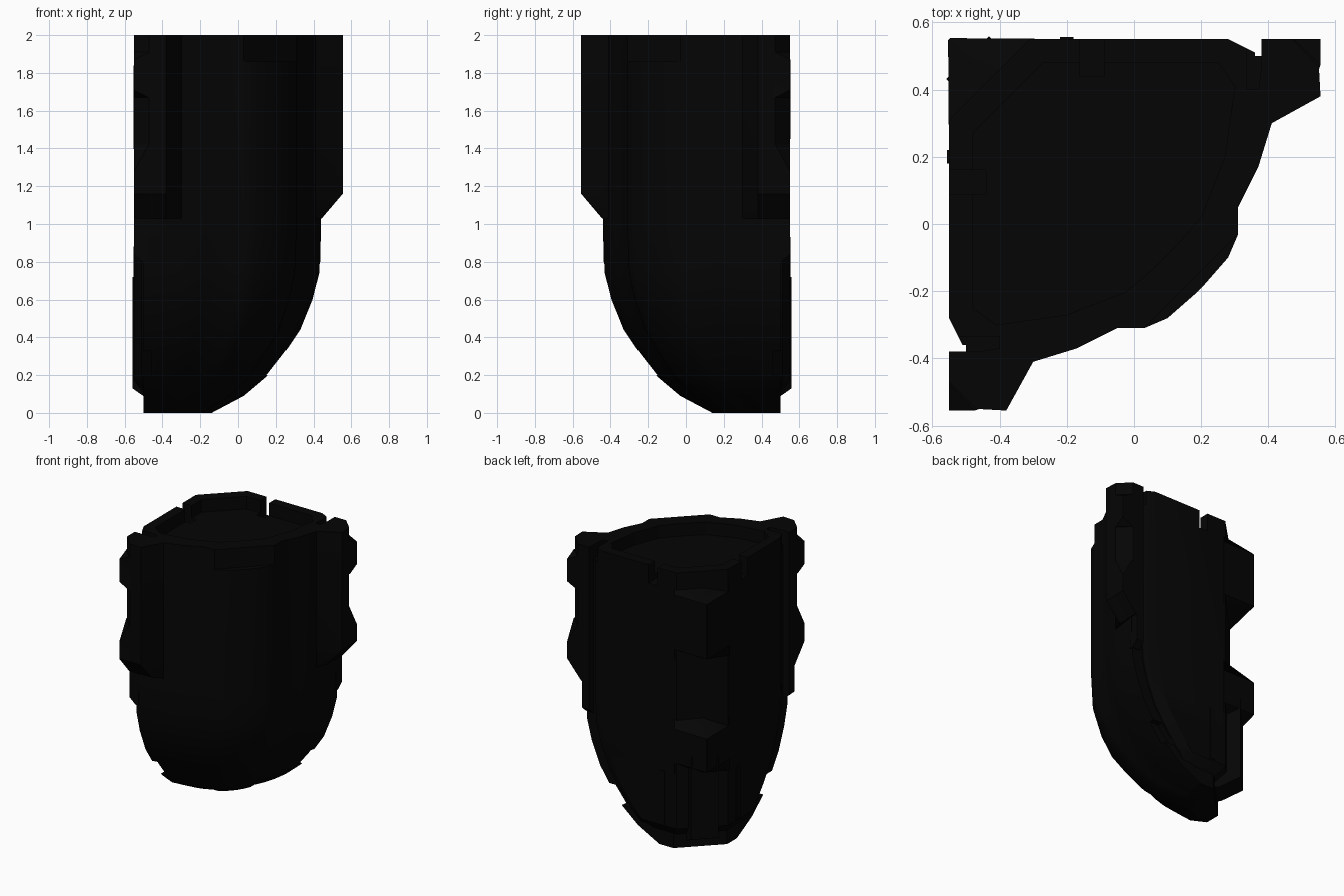
import bpy, bmesh, math

if "Cube" in bpy.data.objects:
    bpy.data.objects.remove(bpy.data.objects["Cube"])

black = bpy.data.materials.new("soft_black")
black.diffuse_color = (0.0015, 0.0015, 0.0015, 1)
black.use_nodes = True
black.node_tree.nodes["Principled BSDF"].inputs["Base Color"].default_value = black.diffuse_color


def flip(pts):
    """Reflect plan points across the diagonal symmetry plane."""
    return [(-y, -x) for x, y in reversed(pts)]


def sym(half):
    return half + flip(half)


def loft(name, rings, cutter=False):
    """Closed solid through rings of (z, plan points)."""
    bm = bmesh.new()
    rows = [[bm.verts.new((x, y, z)) for x, y in pts] for z, pts in rings]
    n = len(rows[0])
    for a, b in zip(rows, rows[1:]):
        for i in range(n):
            j = (i + 1) % n
            bm.faces.new((a[i], a[j], b[j], b[i]))
    bm.faces.new(rows[0][::-1])
    bm.faces.new(rows[-1])
    bmesh.ops.recalc_face_normals(bm, faces=bm.faces)
    me = bpy.data.meshes.new(name)
    bm.to_mesh(me)
    bm.free()
    ob = bpy.data.objects.new(name, me)
    bpy.context.collection.objects.link(ob)
    me.materials.append(black)
    if cutter:
        ob.hide_render = True
        ob.display_type = 'WIRE'
    else:
        bpy.ops.object.select_all(action='DESELECT')
        bpy.context.view_layer.objects.active = ob
        ob.select_set(True)
        bpy.ops.object.shade_smooth_by_angle(angle=math.radians(28))
    return ob


def pair(name, rings, cutter=False):
    """The same part on both wings of the shell."""
    return [loft("right_" + name, rings, cutter),
            loft("left_" + name, [(z, flip(p)) for z, p in rings], cutter)]


def rect(x0, x1, y0, y1):
    return [(x0, y0), (x0, y1), (x1, y1), (x1, y0)]


def diag(points):
    """Plan points given as (sideways, forward) on the diagonal axes."""
    r = math.sqrt(0.5)
    return [((s + d) * r, (s - d) * r) for s, d in points]


# curved taper: height, width factor
TAPER = [(0, .383), (.09, .564), (.19, .69), (.31, .79), (.44, .883),
         (.6, .952), (.74, .99), (.95, 1), (2, 1)]


def edge(k):
    return -.5 + .94 * k


# rounded main shell, shrinking towards the back corner
FRONT = [(.44, .5), (.41, .3), (.37, .17), (.31, .05), (.31, -.03),
         (.28, -.1), (.21, -.18)]


def shell_ring(k):
    return sym([(-.25, .5)] + [(-.5 + (x + .5) * k, .5 + (y - .5) * k) for x, y in FRONT])


shell = loft("main_shell", [(z, shell_ring(k)) for z, k in TAPER])


# raised back plate with bevelled edges
def plate_ring(k, y=.55, back=-.31):
    e = edge(k) - .08
    return sym([(back, y), (e - .08, y), (e, min(y, .51)), (e, .42)])


plate = loft("back_plate", [(.10, plate_ring(.6, .495, -.26)), (.17, plate_ring(.665))]
             + [(z, plate_ring(k)) for z, k in TAPER[2:]])

# short rail continuing each wing downwards
pair("edge_rail", [(z, rect(.38, .438, .48, y)) for z, y in ((.8, .505), (.84, .55), (1.2, .55))])

# side wings with sloped lower ends
WING = [(.38, .47), (.38, .55), (.47, .55), (.55, .47), (.555, .38), (.41, .3), (.37, .4)]
pair("wing", [(1.03, [(min(x, .44), y) for x, y in WING]), (1.16, WING), (2, WING)])


# corner knobs on the wings
def knob(t, limit=.555):
    o = .47 + .085 * t
    pts = [(.43, .46), (.43, .55), (.46, .55), (o, .55), (.555, .47 + .08 * t), (.55, .46)]
    return [(min(x, limit + .001 * i), y) for i, (x, y) in enumerate(pts)]


pair("upper_knob", [(z, knob(t)) for z, t in ((1.67, .05), (1.71, 1), (1.87, 1), (1.91, .05))])
pair("lower_knob", [(1.03, knob(1, .44)), (1.16, knob(1)), (1.28, knob(1)), (1.42, knob(.05))])


# wedge blocks filling the back corner
def wedge(depth):
    d = -.6 - .178 * depth
    return diag([(-.18, -.55), (-.18, -.6), (-.004, d), (.004, d), (.18, -.6), (.18, -.55)])


for label, zs in (("upper_back_wedge", (1.38, 1.45, 1.84, 1.88)),
                  ("lower_back_wedge", (.56, .64, .88, .95))):
    loft(label, [(z, wedge(t)) for z, t in zip(zs, (.05, 1, 1, .05))])


# ribs low on the back
def rib(d):
    return diag([(-.09, -.5), (-.09, d), (.09, d), (.09, -.5)])


loft("centre_rib", [(.06, rib(-.56)), (.13, rib(-.7)), (.72, rib(-.7))])
pair("side_rib", [(z, rect(-.22, -.18, .5, .556)) for z in (.18, .56)])

# recessed top, rim slots, wing grooves, front lip and lower side notches
inner = sym([(-.27, .48), (.25, .48), (.3, .41), (.27, .2), (.2, .02), (.13, -.06)])
lip = diag([(-.26, .24), (-.25, .5), (.25, .5), (.26, .24)])
cutters = [loft("top_recess_cutter", [(1.91, inner), (2.1, inner)], True),
           loft("front_lip_cutter", [(1.86, lip), (2.1, lip)], True)]
cutters += pair("rim_slot_cutter", [(z, rect(-.16, -.09, .44, .6)) for z in (1.87, 2.1)], True)
cutters += pair("groove_cutter", [(z, rect(.335, .381, .4, .6)) for z in (1.9, 2.1)], True)
cutters += pair("side_notch_cutter", [(.2, rect(.075, .6, .46, .6)),
                                      (.33, rect(.185, .6, .46, .6))], True)
for ob in (shell, plate):
    for c in cutters:
        m = ob.modifiers.new(c.name, 'BOOLEAN')
        m.operation = 'DIFFERENCE'
        m.solver = 'EXACT'
        m.object = c
